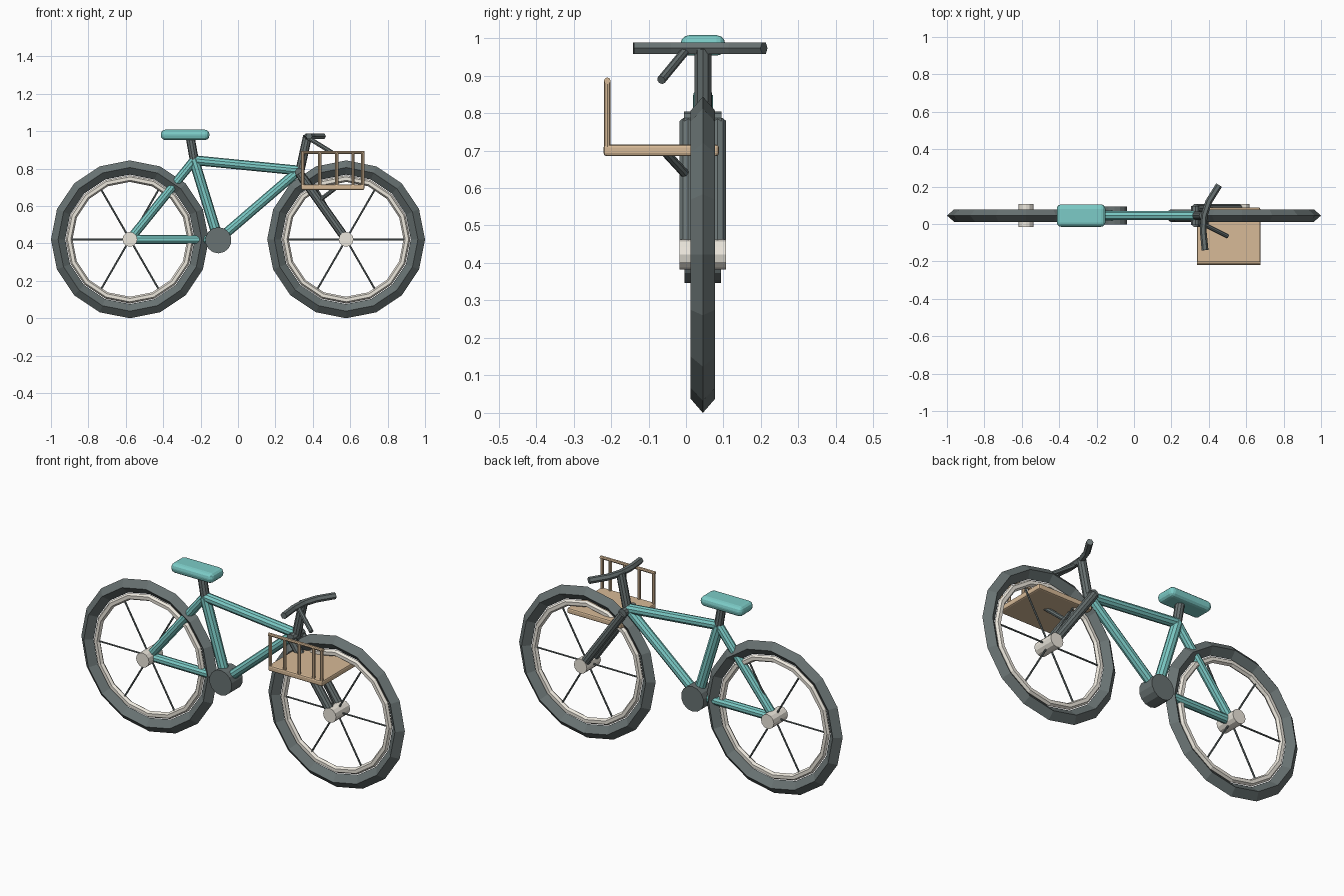
import bpy, math
from mathutils import Vector

if "Cube" in bpy.data.objects:
    bpy.data.objects.remove(bpy.data.objects["Cube"])

Y = 0.045          # centre plane of the bicycle
AXLE_Z = 0.422
AXLES = {"rear": -0.578, "front": 0.578}


def material(name, rgb):
    m = bpy.data.materials.new(name)
    m.diffuse_color = (*rgb, 1)
    m.use_nodes = True
    m.node_tree.nodes["Principled BSDF"].inputs["Base Color"].default_value = m.diffuse_color
    return m


TEAL = material("teal", (0.20, 0.60, 0.57))
DARK = material("dark", (0.14, 0.17, 0.17))
CREAM = material("cream", (0.84, 0.80, 0.72))
WOOD = material("wood", (0.68, 0.49, 0.31))


def finish(name, mat):
    ob = bpy.context.object
    ob.name = name
    ob.data.materials.append(mat)
    return ob


def tube(name, a, b, r, mat, sides=10):
    a, b = Vector(a), Vector(b)
    d = b - a
    bpy.ops.mesh.primitive_cylinder_add(
        vertices=sides, radius=r, depth=d.length, location=(a + b) / 2,
        rotation=d.to_track_quat('Z', 'Y').to_euler())
    return finish(name, mat)


def ring(name, x, major, minor, width, sides, mat):
    bpy.ops.mesh.primitive_torus_add(
        major_segments=16, minor_segments=sides, major_radius=major, minor_radius=minor,
        location=(x, Y, AXLE_Z), rotation=(math.pi / 2, 0, 0))
    bpy.context.object.scale.z = width / minor
    return finish(name, mat)


def box(name, lo, hi, bevel, mat, segments=2):
    lo, hi = Vector(lo), Vector(hi)
    bpy.ops.mesh.primitive_cube_add(size=1, location=(lo + hi) / 2)
    ob = finish(name, mat)
    ob.scale = hi - lo
    bpy.ops.object.transform_apply(location=False, rotation=False, scale=True)
    mod = ob.modifiers.new("bevel", 'BEVEL')
    mod.width, mod.segments = bevel, segments
    return ob


# wheels: tyre, rim, hub and six spokes
for side, x in AXLES.items():
    ring(side + "_tyre", x, 0.384, 0.038, 0.033, 4, DARK)
    ring(side + "_rim", x, 0.325, 0.018, 0.016, 6, CREAM)
    tube(side + "_hub", (x, Y - 0.062, AXLE_Z), (x, Y + 0.062, AXLE_Z), 0.04, CREAM, 12)
    for i in range(3):
        a = math.radians(60 * i)
        dx, dz = 0.325 * math.cos(a), 0.325 * math.sin(a)
        tube(f"{side}_spoke_{i}", (x - dx, Y, AXLE_Z - dz), (x + dx, Y, AXLE_Z + dz),
             0.005, DARK, 6)

# frame
rear = (AXLES["rear"], Y, AXLE_Z)
crank = (-0.105, Y, 0.42)
cluster = (-0.235, Y, 0.845)
head = (0.325, Y, 0.79)
tube("top_tube", cluster, head, 0.026, TEAL)
tube("down_tube", crank, head, 0.026, TEAL)
tube("seat_tube", crank, cluster, 0.028, TEAL)
tube("chain_stay", rear, crank, 0.024, TEAL)
tube("seat_stay", rear, cluster, 0.024, TEAL)
tube("crank_drum", (-0.105, Y - 0.049, 0.417), (-0.105, Y + 0.049, 0.417), 0.07, DARK, 14)

# seat
tube("seat_post", (-0.233, Y, 0.84), (-0.255, Y, 0.965), 0.024, DARK)
box("seat", (-0.413, Y - 0.06, 0.953), (-0.153, Y + 0.06, 1.008), 0.024, TEAL, 3)

# fork and steering
for s, label in ((-1, "right"), (1, "left")):
    tube(label + "_fork_leg", (0.328, Y + s * 0.039, 0.775),
         (AXLES["front"], Y + s * 0.039, AXLE_Z), 0.024, DARK)
tube("fork_crown", (0.328, Y - 0.05, 0.78), (0.328, Y + 0.05, 0.78), 0.024, DARK)
tube("stem", (0.325, Y, 0.76), (0.372, Y, 0.975), 0.024, DARK)

# handlebar, turned slightly
curve = bpy.data.curves.new("handlebar", 'CURVE')
curve.dimensions = '3D'
curve.bevel_depth = 0.018
curve.bevel_resolution = 1
curve.use_fill_caps = True
path = [(0.38, -0.14), (0.37, -0.04), (0.375, 0.045), (0.40, 0.12), (0.455, 0.208)]
spline = curve.splines.new('POLY')
spline.points.add(len(path) - 1)
for p, (x, y) in zip(spline.points, path):
    p.co = (x, y, 0.973, 1)
spline.use_smooth = False
curve.materials.append(DARK)
bar = bpy.data.objects.new("handlebar", curve)
bpy.context.collection.objects.link(bar)
tube("brake_lever", (0.37, 0.0, 0.968), (0.5, -0.066, 0.888), 0.012, DARK, 8)

# carrier tray with a rail along its outer edge
box("tray", (0.338, -0.22, 0.685), (0.675, 0.088, 0.716), 0.008, WOOD)
tube("tray_rail", (0.338, -0.21, 0.886), (0.675, -0.21, 0.886), 0.009, WOOD, 8)
for i, x in enumerate((0.347, 0.437, 0.527, 0.615, 0.666)):
    tube(f"tray_post_{i}", (x, -0.21, 0.70), (x, -0.21, 0.886), 0.009, WOOD, 8)
tube("tray_strut", (0.435, 0.005, 0.63), (0.52, -0.055, 0.695), 0.012, DARK, 8)
